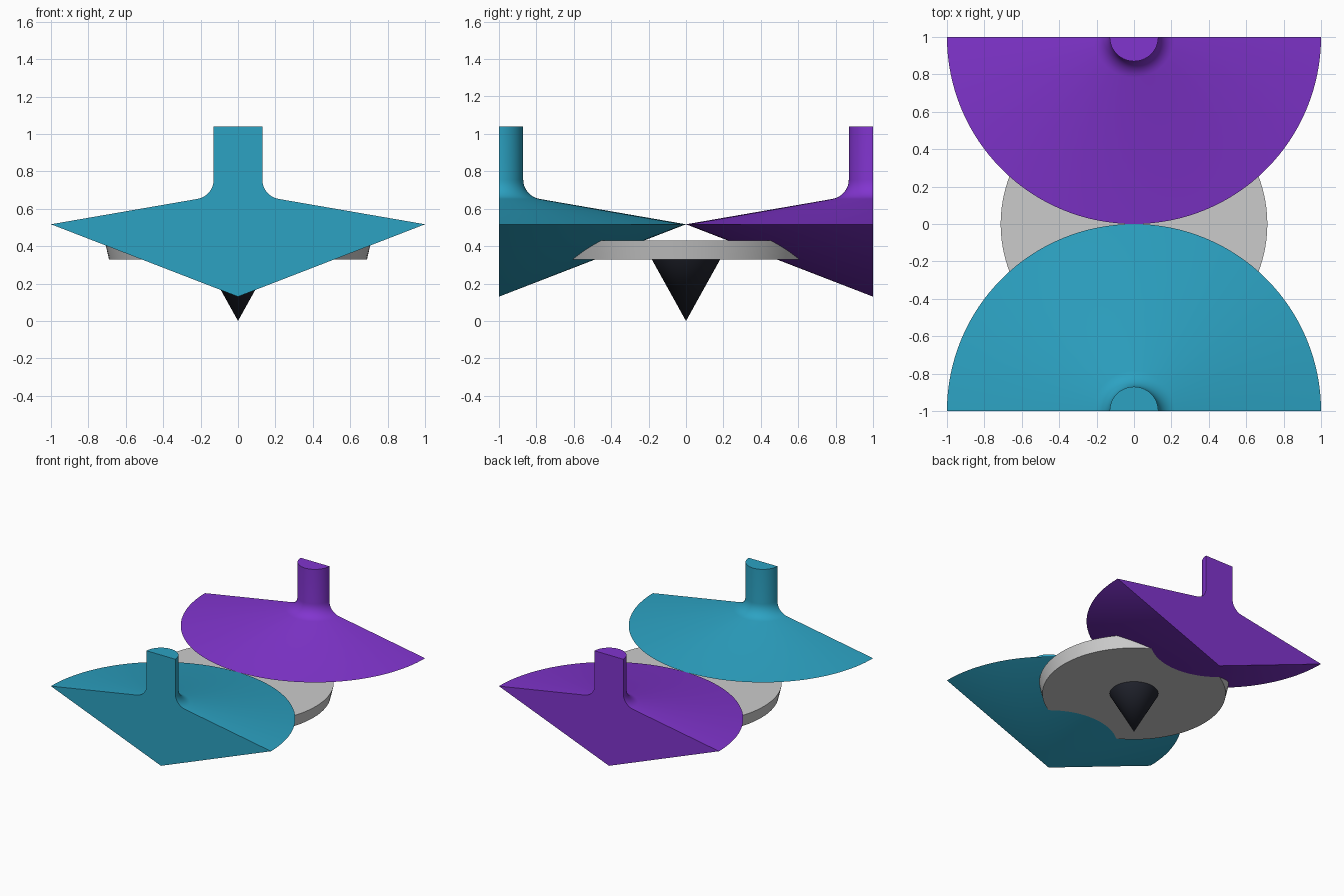
import bpy, bmesh, math

if "Cube" in bpy.data.objects:
    bpy.data.objects.remove(bpy.data.objects["Cube"])


def material(name, rgb):
    m = bpy.data.materials.new(name)
    m.diffuse_color = (*rgb, 1)
    m.use_nodes = True
    m.node_tree.nodes["Principled BSDF"].inputs["Base Color"].default_value = m.diffuse_color
    return m


def finish(name, bm, mat, location=(0, 0, 0), turn=0):
    bmesh.ops.remove_doubles(bm, verts=bm.verts, dist=1e-5)
    bmesh.ops.recalc_face_normals(bm, faces=bm.faces)
    me = bpy.data.meshes.new(name)
    bm.to_mesh(me)
    bm.free()
    ob = bpy.data.objects.new(name, me)
    bpy.context.collection.objects.link(ob)
    ob.location = location
    ob.rotation_euler.z = turn
    if mat:
        me.materials.append(mat)
    bpy.ops.object.select_all(action='DESELECT')
    ob.select_set(True)
    bpy.context.view_layer.objects.active = ob
    bpy.ops.object.shade_smooth_by_angle(angle=math.radians(30))
    return ob


def revolve(profile, angle, steps):
    bm = bmesh.new()
    vs = [bm.verts.new((r, 0, z)) for r, z in profile]
    es = [bm.edges.new(p) for p in zip(vs, vs[1:])]
    bmesh.ops.spin(bm, geom=vs + es, axis=(0, 0, 1), cent=(0, 0, 0),
                   angle=angle, steps=steps)
    return bm


# Half-top outline: handle, fillet, sharp rim, lower point
cx, cz, r = 0.235, 0.756, 0.105
fillet = [(cx + r * math.cos(a), cz + r * math.sin(a))
          for a in (math.radians(180 + 80 * i / 8) for i in range(9))]
profile = [(0, 1.04), (0.13, 1.04)] + fillet + [(1, 0.517), (0, 0.13)]

# Two half tops with flat cut faces turned outwards
for name, rgb, y, turn in (
        ("front_half_top", (0.025, 0.36, 0.54), -1, 0),
        ("back_half_top", (0.22, 0.035, 0.62), 1, math.pi)):
    bm = revolve(profile, math.pi, 64)
    outline = profile + [(-x, z) for x, z in reversed(profile[1:-1])]
    bm.faces.new([bm.verts.new((x, 0, z)) for x, z in outline])
    finish(name, bm, material(name + "_colour", rgb), (0, y, 0), turn)

# Middle disc joining the halves
finish("centre_disc",
       revolve([(0, 0.43), (0.713, 0.43), (0.69, 0.33), (0, 0.33)],
               2 * math.pi, 96), None)

# Dark pointed tip
finish("pointed_tip",
       revolve([(0, 0.33), (0.183, 0.33), (0, 0)], 2 * math.pi, 64),
       material("dark", (0.016, 0.018, 0.028)))
